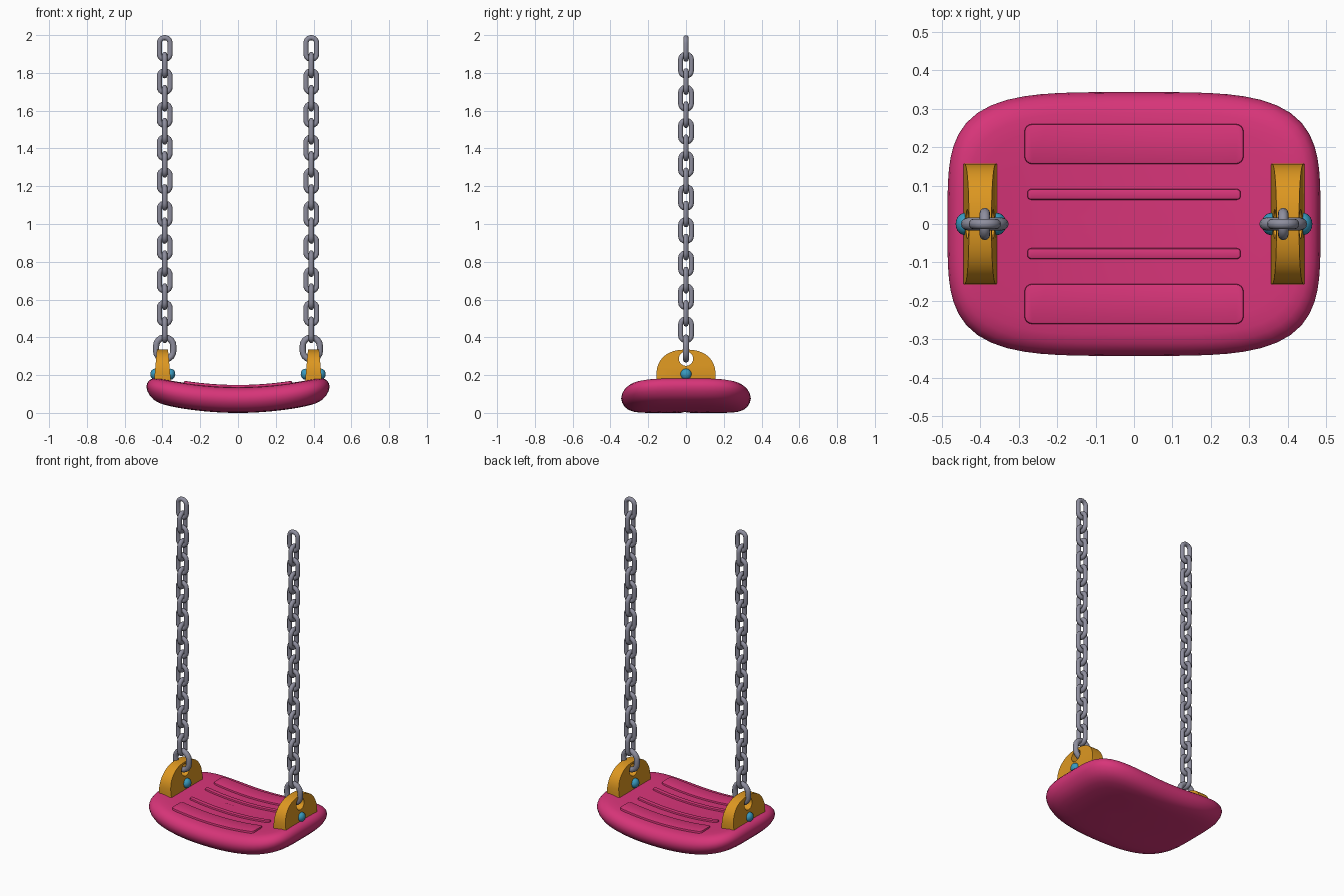
import bpy, bmesh
from math import sin, cos, pi
from mathutils import Matrix, Vector

cube = bpy.data.objects.get("Cube")
if cube:
    bpy.data.objects.remove(cube, do_unlink=True)

BEND = 0.27       # upward sweep of the seat ends
SIDE_X = 0.388    # distance of each chain from the middle


def material(name, rgb, rough=0.5):
    m = bpy.data.materials.new(name)
    m.use_nodes = True
    m.diffuse_color = (*rgb, 1)
    bsdf = next(n for n in m.node_tree.nodes if n.type == "BSDF_PRINCIPLED")
    bsdf.inputs["Base Color"].default_value = (*rgb, 1)
    bsdf.inputs["Roughness"].default_value = rough
    return m


pink = material("pink plastic", (0.68, 0.035, 0.19))
yellow = material("yellow plastic", (0.72, 0.31, 0.015))
steel = material("grey steel", (0.27, 0.27, 0.34))
blue = material("blue caps", (0.04, 0.32, 0.52))


def finish(name, bm, mat, angle=40):
    bmesh.ops.recalc_face_normals(bm, faces=bm.faces[:])
    mesh = bpy.data.meshes.new(name)
    bm.to_mesh(mesh)
    bm.free()
    mesh.materials.append(mat)
    obj = bpy.data.objects.new(name, mesh)
    bpy.context.collection.objects.link(obj)
    activate(obj)
    bpy.ops.object.shade_smooth_by_angle(angle=angle * pi / 180)
    return obj


def activate(obj):
    bpy.ops.object.select_all(action="DESELECT")
    obj.select_set(True)
    bpy.context.view_layer.objects.active = obj


def bridge(bm, a, b):
    n = len(a)
    for i in range(n):
        bm.faces.new((a[i], a[(i + 1) % n], b[(i + 1) % n], b[i]))


def bend(bm):
    for v in bm.verts:
        v.co.z += BEND * v.co.x ** 2


# Seat: stacked rounded outlines, given as (inset, height)
def seat():
    profile = [(.32, 0), (.24, 0), (.17, 0), (.11, .001), (.07, .005), (.04, .015),
               (.018, .032), (.005, .054), (0, .075), (.004, .095), (.015, .113),
               (.032, .126), (.055, .133), (.09, .136), (.15, .137), (.24, .137), (.32, .137)]
    bm = bmesh.new()
    rings = []
    for inset, z in profile:
        ring = []
        for i in range(80):
            t = 2 * pi * i / 80
            r = (cos(t) ** 4 + sin(t) ** 4) ** -0.25
            ring.append(bm.verts.new(((.485 - inset) * r * cos(t),
                                      (.343 - inset) * r * sin(t), z)))
        rings.append(ring)
    for a, b in zip(rings, rings[1:]):
        bridge(bm, a, b)
    bm.faces.new(rings[0])
    bm.faces.new(rings[-1])
    bend(bm)
    finish("seat", bm, pink, 60)


# Raised grip pads following the curve of the seat
def pad(name, y, length, width, corner):
    bm = bmesh.new()
    bmesh.ops.create_cube(bm, size=1)
    bmesh.ops.transform(bm, verts=bm.verts[:], matrix=Matrix.Translation((0, y, .134))
                        @ Matrix.Diagonal((length, width, .028, 1)))
    upright = [e for e in bm.edges if abs(e.verts[0].co.z - e.verts[1].co.z) > .01]
    bmesh.ops.bevel(bm, geom=upright, offset=corner, segments=4, profile=.5, affect="EDGES")
    top = max(v.co.z for v in bm.verts) - .001
    rim = [e for e in bm.edges if all(v.co.z > top for v in e.verts)]
    bmesh.ops.bevel(bm, geom=rim, offset=.005, segments=2, profile=.5, affect="EDGES")
    for i in range(1, 16):
        x = length * (i / 16 - .5) * .9
        bmesh.ops.bisect_plane(bm, geom=bm.verts[:] + bm.edges[:] + bm.faces[:],
                               plane_co=(x, 0, 0), plane_no=(1, 0, 0))
    bend(bm)
    finish(name, bm, pink)


# Bracket: tapered dome-shaped plate with an eye for the chain
def bracket(name, x):
    bm = bmesh.new()
    outline = [(.157, .15)]
    for i in range(25):
        t = pi * i / 24
        c, s = cos(t), max(sin(t), 0)
        outline.append((.157 * abs(c) ** .85 * (1 if c > 0 else -1), .195 + .14 * s ** .85))
    outline.append((-.157, .15))
    sides = []
    for s in (-1, 1):
        sides.append([bm.verts.new((x + s * (.046 - .09 * (z - .15)), y, z))
                      for y, z in outline])
    bridge(bm, *sides)
    caps = [bm.faces.new(loop) for loop in sides]
    rims = {e for f in caps for e in f.edges}
    bmesh.ops.bevel(bm, geom=list(rims), offset=.006, segments=2, profile=.5, affect="EDGES")
    obj = finish(name, bm, yellow)

    hole = bmesh.new()
    bmesh.ops.create_cone(hole, cap_ends=True, segments=28, radius1=.038, radius2=.038, depth=.3,
                          matrix=Matrix.Translation((x, 0, .287)) @ Matrix.Rotation(pi / 2, 4, "Y"))
    cutter = finish("eye_cutter", hole, yellow)
    cutter.hide_render = True
    mod = obj.modifiers.new("eye", "BOOLEAN")
    mod.operation = "DIFFERENCE"
    mod.solver = "EXACT"
    mod.object = cutter
    activate(obj)
    bpy.ops.object.modifier_apply(modifier=mod.name)
    bpy.data.objects.remove(cutter, do_unlink=True)
    bpy.ops.object.shade_smooth_by_angle(angle=40 * pi / 180)


# Domed bolt caps on both faces of a bracket
def bolt_caps(name, x):
    bm = bmesh.new()
    for s in (-1, 1):
        bmesh.ops.create_uvsphere(bm, u_segments=20, v_segments=12, radius=1,
                                  matrix=Matrix.Translation((x + s * .042, 0, .205))
                                  @ Matrix.Diagonal((.024, .029, .029, 1)))
    finish(name, bm, blue, 60)


# One stadium-shaped chain link made from round wire
def link(bm, centre, height, width, wire, sideways):
    bend_r = width / 2 - wire
    straight = height / 2 - wire - bend_r
    rings = []
    for i in range(20):
        half, k = divmod(i, 10)
        t = pi * half + pi * k / 9
        middle = Vector((0, 0, straight * (1 - 2 * half)))
        out = Vector((0, cos(t), sin(t))) if sideways else Vector((cos(t), 0, sin(t)))
        across = Vector((1, 0, 0)) if sideways else Vector((0, 1, 0))
        ring = []
        for j in range(12):
            a = 2 * pi * j / 12
            ring.append(bm.verts.new(centre + middle + out * (bend_r + wire * cos(a))
                                     + across * wire * sin(a)))
        rings.append(ring)
    for i in range(20):
        bridge(bm, rings[i], rings[(i + 1) % 20])


def chain(name, x):
    bm = bmesh.new()
    for i in range(18):
        link(bm, Vector((x, 0, 1.929 - i * .0876)), .142, .084, .0135, i % 2 == 1)
    link(bm, Vector((x, 0, .341)), .15, .124, .0165, False)
    finish(name, bm, steel, 60)


seat()
for end, s in (("front", -1), ("back", 1)):
    pad(end + "_wide_grip", s * .208, .57, .104, .02)
    pad(end + "_narrow_grip", s * .077, .555, .028, .01)
for side, s in (("left", 1), ("right", -1)):
    bracket(side + "_bracket", s * (SIDE_X + .012))
    bolt_caps(side + "_bolt_caps", s * (SIDE_X + .01))
    chain(side + "_chain", s * SIDE_X)
